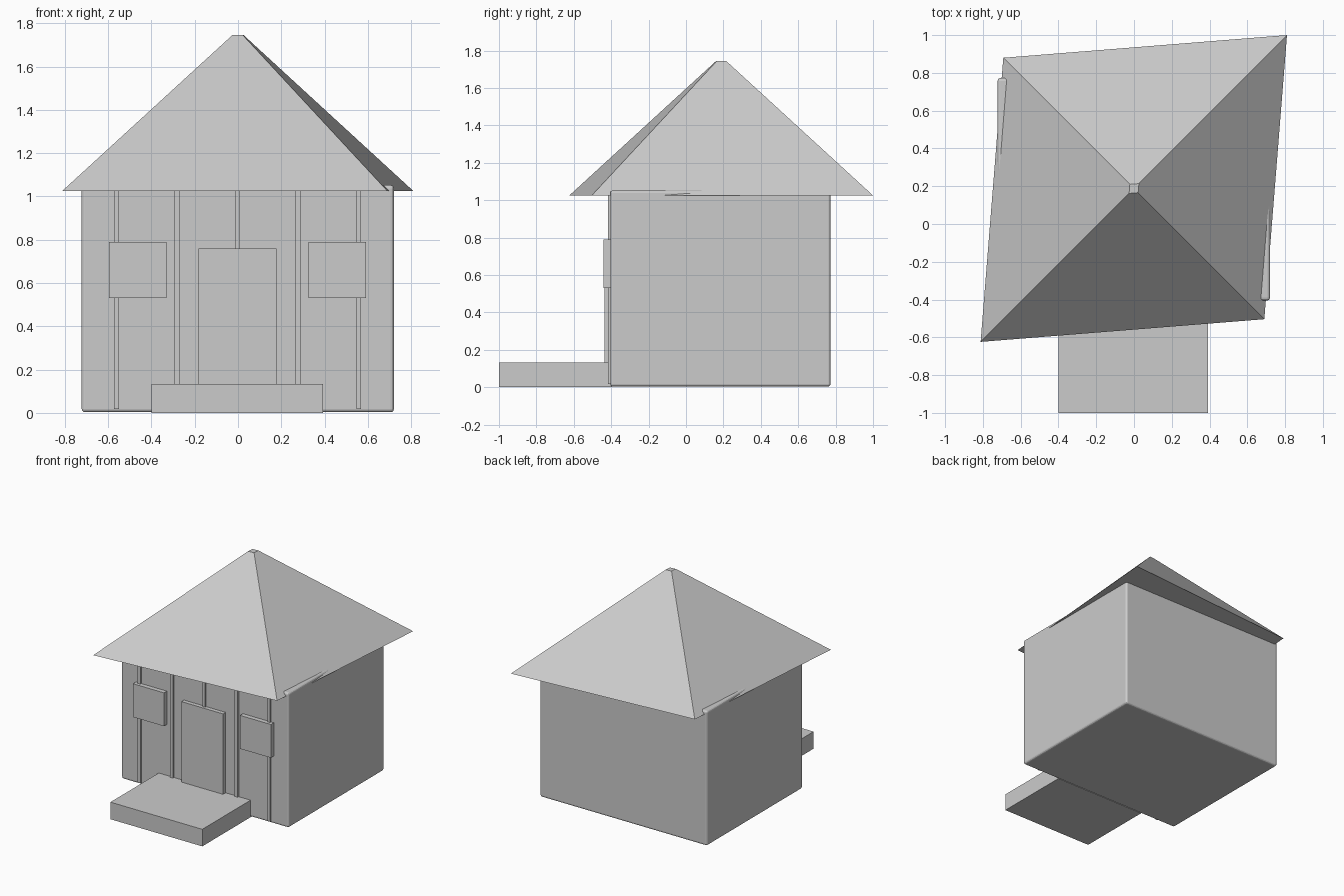
import bpy, bmesh
from mathutils import Vector

if "Cube" in bpy.data.objects:
    bpy.data.objects.remove(bpy.data.objects["Cube"])


def box(name, x0, x1, y0, y1, z0, z1, bevel=0.0):
    bm = bmesh.new()
    bmesh.ops.create_cube(bm, size=1)
    bmesh.ops.scale(bm, vec=(x1 - x0, y1 - y0, z1 - z0), verts=bm.verts)
    bmesh.ops.translate(bm, vec=((x0 + x1) / 2, (y0 + y1) / 2, (z0 + z1) / 2), verts=bm.verts)
    mesh = bpy.data.meshes.new(name)
    bm.to_mesh(mesh)
    bm.free()
    ob = bpy.data.objects.new(name, mesh)
    bpy.context.collection.objects.link(ob)
    if bevel:
        mod = ob.modifiers.new("rounded_edges", 'BEVEL')
        mod.width = bevel
        mod.segments = 3
    return ob


# House body with softly rounded edges
box("house_body", -0.722, 0.72, -0.405, 0.773, 0.003, 1.052, 0.015)

# Front step
box("front_step", -0.40, 0.392, -1.0, -0.395, 0.0, 0.133)

# Door and windows standing proud of the front wall
box("door", -0.182, 0.177, -0.437, -0.395, 0.12, 0.76)
for side, x in (("left", -0.463), ("right", 0.459)):
    box(side + "_window", x - 0.133, x + 0.133, -0.441, -0.395, 0.53, 0.79)

# Vertical wall battens
for i, (x, w) in enumerate([(-0.561, 0.022), (-0.281, 0.027), (-0.002, 0.022),
                            (0.277, 0.027), (0.558, 0.022)]):
    box(f"wall_batten_{i + 1}", x - w / 2, x + w / 2, -0.418, -0.395, 0.017, 1.03)

# Skewed pyramid roof with a tiny flat top
centre = Vector((0, 0.188, 0))
corners = [(0.81, 0.812), (-0.692, 0.692), (-0.812, -0.812), (0.69, -0.692)]
bm = bmesh.new()
low = [bm.verts.new(centre + Vector((x, y, 1.025))) for x, y in corners]
top = [bm.verts.new(centre + Vector((x * 0.032, y * 0.032, 1.745))) for x, y in corners]
for i in range(4):
    j = (i + 1) % 4
    bm.faces.new((low[i], low[j], top[j], top[i]))
bm.faces.new(top)
bm.faces.new(low[::-1])
bmesh.ops.recalc_face_normals(bm, faces=bm.faces)
mesh = bpy.data.meshes.new("roof")
bm.to_mesh(mesh)
bm.free()
bpy.context.collection.objects.link(bpy.data.objects.new("roof", mesh))
